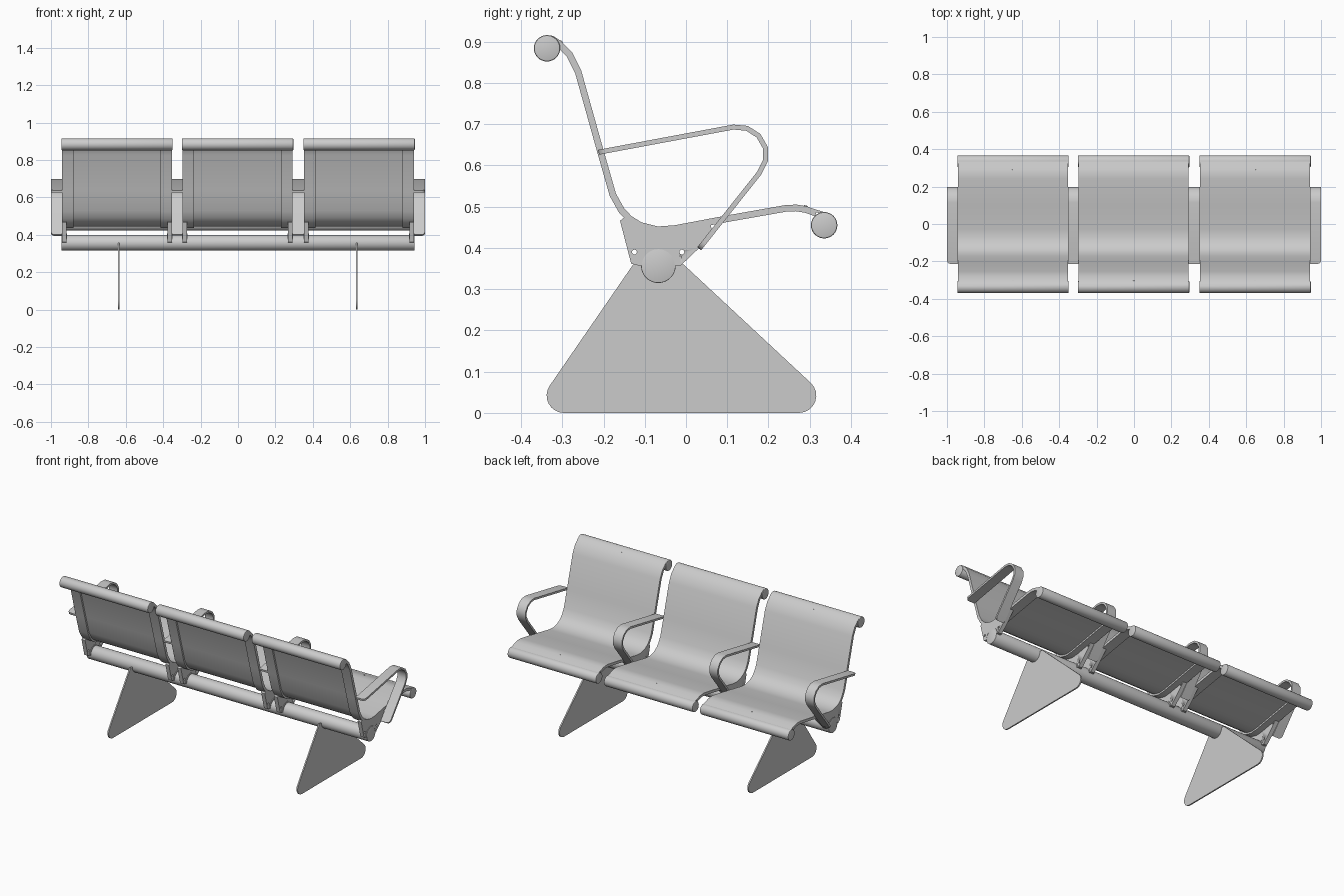
import bpy, bmesh, math
from mathutils import Vector

if "Cube" in bpy.data.objects:
    bpy.data.objects.remove(bpy.data.objects["Cube"])

steel = bpy.data.materials.new("grey steel")
steel.use_nodes = True
steel.diffuse_color = (0.6, 0.6, 0.6, 1)
steel.node_tree.nodes["Principled BSDF"].inputs["Base Color"].default_value = (0.6, 0.6, 0.6, 1)


def finish(name, bm, angle=40):
    bmesh.ops.recalc_face_normals(bm, faces=bm.faces)
    mesh = bpy.data.meshes.new(name)
    bm.to_mesh(mesh)
    bm.free()
    mesh.materials.append(steel)
    ob = bpy.data.objects.new(name, mesh)
    bpy.context.collection.objects.link(ob)
    bpy.ops.object.select_all(action="DESELECT")
    ob.select_set(True)
    bpy.context.view_layer.objects.active = ob
    bpy.ops.object.shade_smooth_by_angle(angle=math.radians(angle))
    return ob


def extrude_profile(points, x0, x1):
    """Solid with a (y, z) outline running from x0 to x1."""
    bm = bmesh.new()
    face = bm.faces.new([bm.verts.new((x0, y, z)) for y, z in points])
    ext = bmesh.ops.extrude_face_region(bm, geom=[face])
    moved = [v for v in ext["geom"] if isinstance(v, bmesh.types.BMVert)]
    bmesh.ops.translate(bm, verts=moved, vec=(x1 - x0, 0, 0))
    # Restore the start cap if the extrusion consumed it
    bmesh.ops.holes_fill(bm, edges=[e for e in bm.edges if e.is_boundary])
    return bm


def offset(path, d):
    """Parallel copy of an open path, moved d to the right of travel."""
    pts = [Vector(p) for p in path]
    out = []
    for i, p in enumerate(pts):
        a = (p - pts[max(i - 1, 0)]).normalized()
        b = (pts[min(i + 1, len(pts) - 1)] - p).normalized()
        t = (a + b).normalized()
        n = Vector((t.y, -t.x))
        out.append(p + n * d / max(0.5, t.dot(b if i == 0 else a)))
    return out


def ribbon(path, near, far):
    return offset(path, near) + offset(path, far)[::-1]


def arc(cy, cz, r, a0, a1, n):
    angles = [math.radians(a0 + (a1 - a0) * i / n) for i in range(n + 1)]
    return [(cy + r * math.cos(a), cz + r * math.sin(a)) for a in angles]


def rod(name, y, z, r, x0, x1, bevel=0.0, sides=32):
    bm = extrude_profile(arc(y, z, r, 0, 360 - 360 / sides, sides - 1), x0, x1)
    if bevel:
        rims = list({e for f in bm.faces if len(f.verts) > 4 for e in f.edges})
        bmesh.ops.bevel(bm, geom=rims, offset=bevel, segments=2, affect="EDGES", profile=0.5)
    return finish(name, bm)


BEAM_Y, BEAM_Z, BEAM_R = -0.067, 0.357, 0.042
SEATS = {"right": -0.647, "middle": -0.002, "left": 0.647}
HALF = 0.294

# Visible surface of the seat shell, from the top of the back to the front lip
shell = [(-0.337, 0.916), (-0.322, 0.914), (-0.305, 0.903), (-0.276, 0.874), (-0.254, 0.83),
         (-0.2, 0.637), (-0.17, 0.532), (-0.15, 0.496), (-0.132, 0.477), (-0.108, 0.462),
         (-0.068, 0.452), (-0.027, 0.455), (0.1, 0.479), (0.242, 0.504), (0.268, 0.505),
         (0.292, 0.501), (0.318, 0.492), (0.335, 0.487)]

# Bracket outline with a saddle notch over the beam
bracket = ([(-0.16, 0.466), (-0.133, 0.362), (-0.118, 0.358)]
           + arc(BEAM_Y, BEAM_Z, BEAM_R, 180, 0, 16)
           + [(-0.012, 0.358), (0.03, 0.398), (0.098, 0.472), (-0.027, 0.448),
              (-0.068, 0.445), (-0.108, 0.455), (-0.138, 0.472), (-0.152, 0.472)])

# Cutters for the bolt holes
drills = [rod("bolt_hole_cutter", y, z, 0.006, -1.1, 1.1, sides=12)
          for y, z in ((-0.125, 0.39), (-0.01, 0.39), (0.066, 0.453))]
for drill in drills:
    drill.hide_render = True
    drill.hide_set(True)

for side, cx in SEATS.items():
    lo, hi = cx - HALF, cx + HALF
    finish(side + "_seat_shell", extrude_profile(ribbon(shell, 0, 0.006), lo, hi))
    rod(side + "_back_tube", -0.337, 0.884, 0.032, lo - 0.004, hi + 0.004, 0.004)
    rod(side + "_front_tube", 0.335, 0.455, 0.032, lo - 0.004, hi + 0.004, 0.004)
    for edge, x0, x1 in (("right", lo, lo + 0.062), ("left", hi - 0.062, hi)):
        # Stiffening strip under each side of the shell
        strip = ribbon(shell[1:-1], 0.005, 0.016)
        finish(f"{side}_seat_{edge}_strip", extrude_profile(strip, x0, x1))
        # Bracket and saddle joining the shell to the beam
        b0 = lo if edge == "right" else hi - 0.024
        plate = finish(f"{side}_seat_{edge}_bracket", extrude_profile(bracket, b0, b0 + 0.024), 30)
        for drill in drills:
            cut = plate.modifiers.new("bolt hole", "BOOLEAN")
            cut.object = drill
            cut.solver = "EXACT"
        saddle = arc(BEAM_Y, BEAM_Z, 0.049, 180, 0, 16) + arc(BEAM_Y, BEAM_Z, 0.04, 0, 180, 16)
        finish(f"{side}_seat_{edge}_saddle", extrude_profile(saddle, b0 - 0.003, b0 + 0.027))
    # Small screws near both tubes
    for label, y, z, tilt in (("back", -0.302, 0.9, -0.78), ("front", 0.29, 0.5015, -0.25)):
        bm = bmesh.new()
        bmesh.ops.create_cone(bm, cap_ends=True, segments=12, radius1=0.004, radius2=0.004, depth=0.003)
        screw = finish(f"{side}_{label}_screw", bm)
        screw.location, screw.rotation_euler = (cx, y, z), (tilt, 0, 0)

# Bent flat armrests between and beside the seats
arm = [(-0.212, 0.632), (0.115, 0.693), (0.148, 0.69), (0.176, 0.672), (0.193, 0.642),
       (0.193, 0.612), (0.178, 0.582), (0.032, 0.398)]
ARMS = {"far_right": (-1, -0.941, -1), "inner_right": (-0.353, -0.296, 0),
        "inner_left": (0.292, 0.353, 0), "far_left": (0.941, 1, 1)}
for side, (x0, x1, outer) in ARMS.items():
    bm = extrude_profile(ribbon(arm, -0.006, 0.006), x0, x1)
    if outer:
        ends = [Vector((outer, *arm[0])), Vector((outer, *arm[-1]))]
        corners = [e for e in bm.edges
                   if any(all((v.co - p).length < 0.012 for v in e.verts) for p in ends)]
        bmesh.ops.bevel(bm, geom=corners, offset=0.02, segments=5, affect="EDGES", profile=0.5)
    finish(side + "_armrest", bm)

# Beam and triangular leg plates with rounded feet
rod("beam", BEAM_Y, BEAM_Z, BEAM_R, -0.943, 0.943, 0.002, 40)
FOOT_R = 0.042
leg = ([(-0.128, 0.36)] + arc(-0.296, FOOT_R, FOOT_R, 145, 270, 8)
       + arc(0.274, FOOT_R, FOOT_R, 270, 409, 8) + [(-0.006, 0.36)])
for side, x in (("right", -0.638), ("left", 0.634)):
    finish(side + "_leg_plate", extrude_profile(leg, x - 0.004, x + 0.004), 30)
